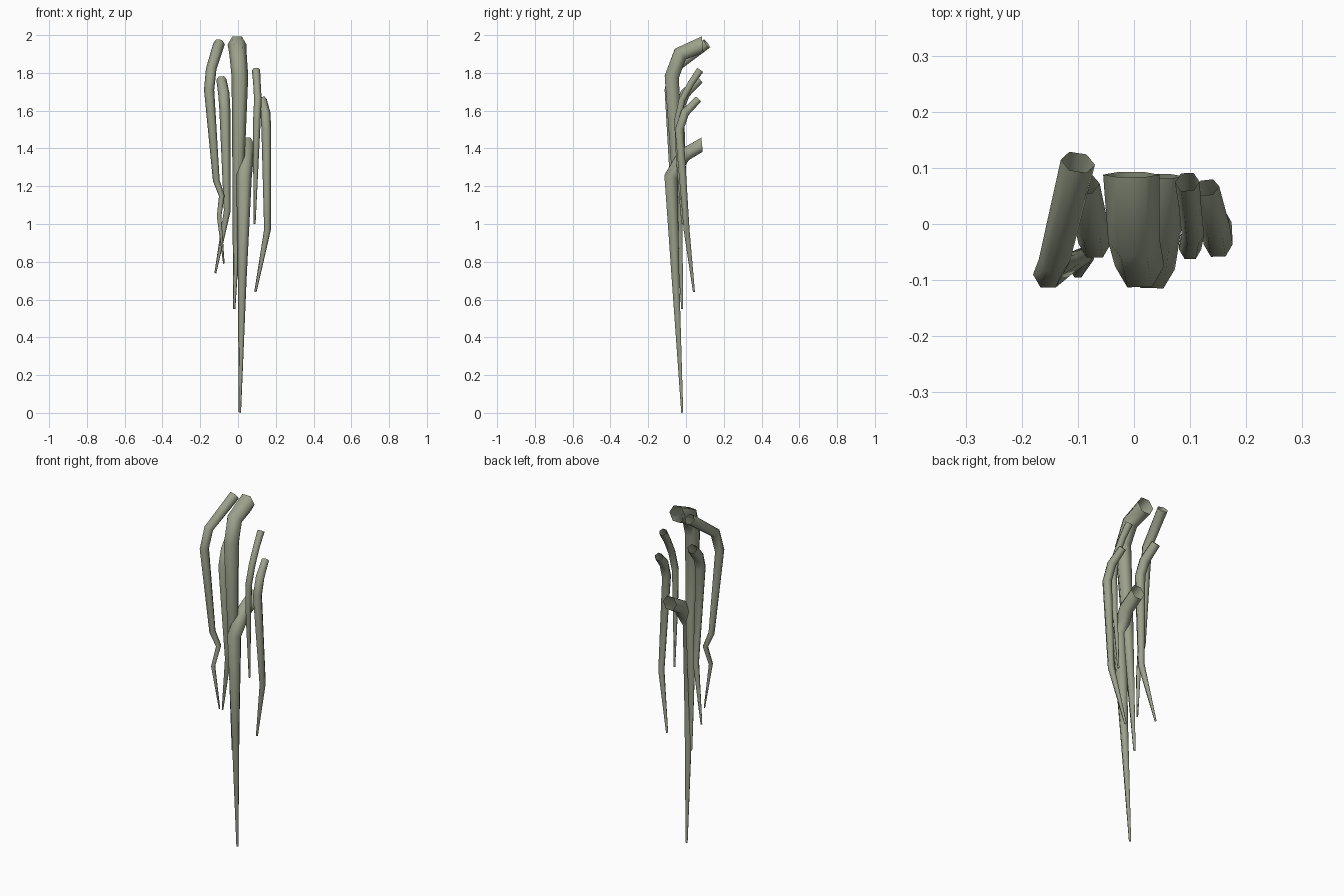
import bpy, bmesh, math
from mathutils import Vector

cube = bpy.data.objects.get("Cube")
if cube:
    bpy.data.objects.remove(cube)

SIDES = 6

bark = bpy.data.materials.new("grey_green_root")
bark.use_nodes = True
colour = (0.33, 0.36, 0.26, 1)
bark.diffuse_color = colour
bark.node_tree.nodes["Principled BSDF"].inputs["Base Color"].default_value = colour


def root(name, path, end_normal=None):
    """Tapering open tube through (x, y, z, radius) points, from top to tip."""
    points = [Vector(p[:3]) for p in path]
    steps = [(b - a).normalized() for a, b in zip(points, points[1:])]
    bm = bmesh.new()
    rings = []
    for i, p in enumerate(points):
        before, after = steps[max(i - 1, 0)], steps[min(i, len(steps) - 1)]
        tangent = (before + after).normalized()
        if i == 0 and end_normal:
            tangent = Vector(end_normal).normalized()
        side = Vector((1, 0, 0))
        side = (side - tangent * side.dot(tangent)).normalized()
        up = tangent.cross(side)
        ring = []
        for k in range(SIDES):
            a = math.tau * k / SIDES
            ring.append(bm.verts.new(p + path[i][3] * (side * math.cos(a) + up * math.sin(a))))
        rings.append(ring)
    for r, s in zip(rings, rings[1:]):
        for k in range(SIDES):
            n = (k + 1) % SIDES
            bm.faces.new((r[k], r[n], s[n], s[k]))
    for f in bm.faces:
        f.smooth = True
    mesh = bpy.data.meshes.new(name)
    bm.to_mesh(mesh)
    bm.free()
    mesh.materials.append(bark)
    bpy.context.collection.objects.link(bpy.data.objects.new(name, mesh))


# Thick central roots, cut flat where they leave the wall
root("main_root", [(.045, .085, 1.42, .043), (.042, -.01, 1.365, .042), (.032, -.08, 1.25, .041),
                   (.022, -.055, .7, .023), (.01, -.02, .001, .006)], (0, -1, -.1))
root("upper_root", [(-.005, .088, 1.95, .05), (0, -.03, 1.90, .046), (.01, -.075, 1.78, .044),
                    (.002, -.05, 1.3, .032), (-.02, -.02, .55, .006)], (0, -1, -.1))

# Slender roots on the right-hand side of the model
root("kinked_root", [(-.10, .11, 1.955, .031), (-.142, -.065, 1.82, .028), (-.153, -.09, 1.71, .027),
                     (-.115, -.07, 1.23, .018), (-.086, -.055, 1.15, .015),
                     (-.10, -.085, 1.04, .012), (-.075, -.062, .79, .004)])
root("inner_root", [(-.088, .07, 1.765, .027), (-.075, -.005, 1.69, .03), (-.07, -.035, 1.61, .029),
                    (-.057, -.01, 1.07, .018), (-.12, .03, .74, .005)])

# Slender roots on the left-hand side of the model
root("thin_root", [(.095, .075, 1.815, .022), (.10, .03, 1.75, .02), (.105, -.02, 1.66, .02),
                   (.10, -.045, 1.55, .02), (.095, -.04, 1.35, .015), (.088, -.02, 1.0, .005)])
root("outer_root", [(.13, .065, 1.66, .022), (.145, -.005, 1.59, .026), (.15, -.036, 1.5, .026),
                    (.156, .003, .97, .018), (.092, .042, .64, .006)])
